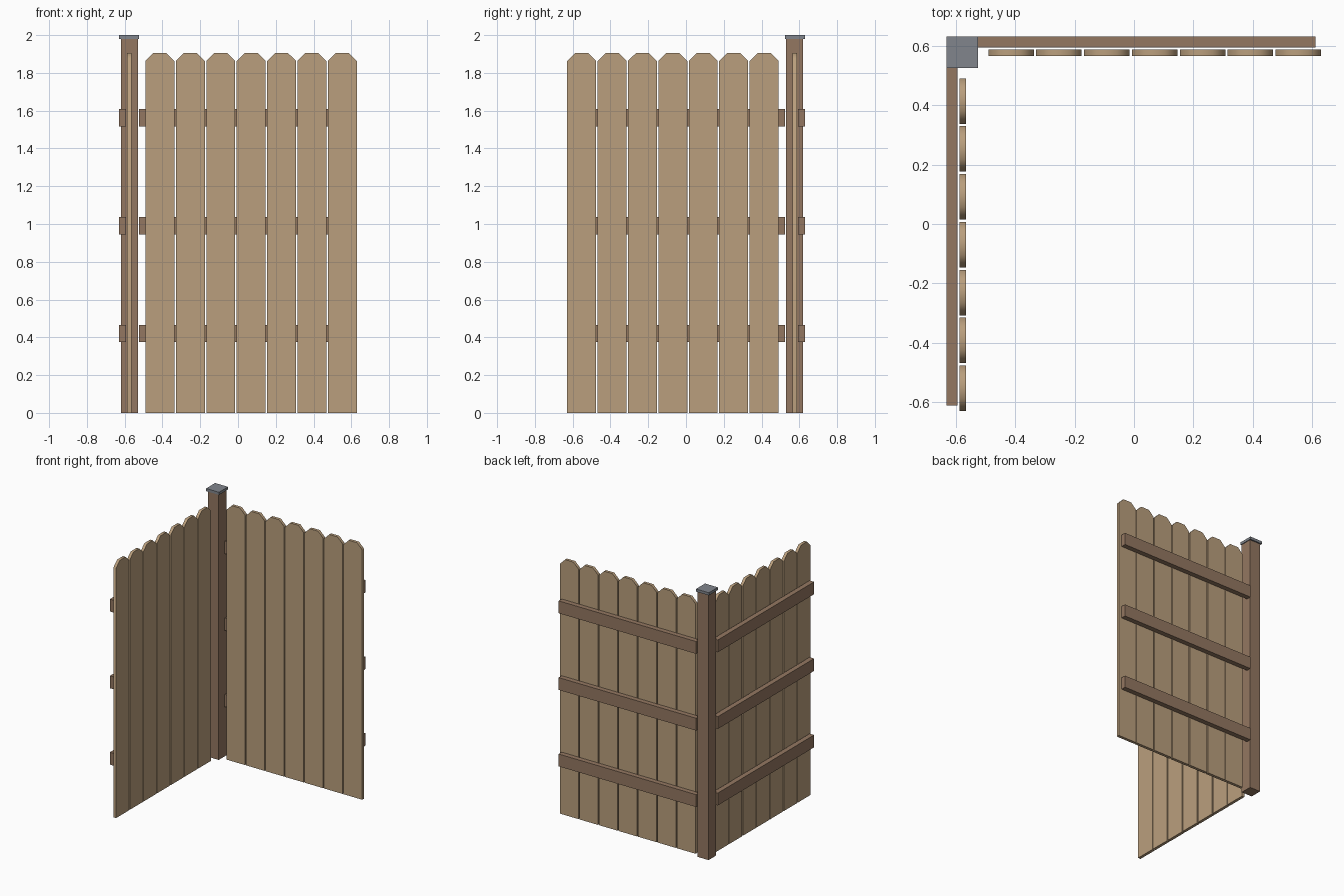
import bpy, bmesh, math
from mathutils import Matrix

cube = bpy.data.objects.get("Cube")
if cube:
    bpy.data.objects.remove(cube, do_unlink=True)


def material(name, rgb):
    mat = bpy.data.materials.new(name)
    mat.use_nodes = True
    mat.diffuse_color = (*rgb, 1)
    mat.node_tree.nodes["Principled BSDF"].inputs["Base Color"].default_value = (*rgb, 1)
    return mat


PALE_WOOD = material("pale wood", (0.49, 0.345, 0.205))
DARK_WOOD = material("dark wood", (0.295, 0.185, 0.12))
METAL = material("grey metal", (0.22, 0.235, 0.262))

# Reflection across the corner diagonal: (x, y) -> (-y, -x)
DIAGONAL = Matrix(((0, -1, 0, 0), (-1, 0, 0, 0), (0, 0, 1, 0), (0, 0, 0, 1)))


def prism(name, outline, y0, y1, mat, matrix=Matrix(), smooth=False):
    """Extrude an x-z outline from y0 to y1."""
    bm = bmesh.new()
    face = bm.faces.new([bm.verts.new((x, y0, z)) for x, z in outline])
    ext = bmesh.ops.extrude_face_region(bm, geom=[face])
    verts = [v for v in ext["geom"] if isinstance(v, bmesh.types.BMVert)]
    bmesh.ops.translate(bm, verts=verts, vec=(0, y1 - y0, 0))
    bm.transform(matrix)
    bmesh.ops.recalc_face_normals(bm, faces=bm.faces)
    mesh = bpy.data.meshes.new(name)
    bm.to_mesh(mesh)
    bm.free()
    mesh.materials.append(mat)
    obj = bpy.data.objects.new(name, mesh)
    bpy.context.collection.objects.link(obj)
    if smooth:
        bpy.ops.object.select_all(action="DESELECT")
        obj.select_set(True)
        bpy.context.view_layer.objects.active = obj
        bpy.ops.object.shade_smooth_by_angle(angle=math.radians(60))
    return obj


def rect(x0, x1, z0, z1):
    return [(x0, z0), (x1, z0), (x1, z1), (x0, z1)]


# Corner post and its cap
prism("corner_post", rect(-0.62, -0.53, 0, 1.98), 0.53, 0.62, DARK_WOOD)
prism("post_cap", rect(-0.63, -0.524, 1.98, 2.0), 0.524, 0.63, METAL)

# Two matching fence wings
BOARDS, WIDTH, PITCH, TOP, CUT = 7, 0.153, 0.161, 1.905, 0.042
for side, matrix in (("back", Matrix()), ("right", DIAGONAL)):
    # Horizontal rails
    for level, z in zip(("low", "middle", "high"), (0.42, 0.99, 1.562)):
        prism(f"{side}_{level}_rail", rect(-0.525, 0.61, z - 0.046, z + 0.046),
              0.593, 0.63, DARK_WOOD, matrix)
    # Boards with clipped top corners
    for i in range(BOARDS):
        x0 = -0.49 + i * PITCH
        x1 = x0 + WIDTH
        outline = [(x0, 0), (x1, 0), (x1, TOP - CUT), (x1 - CUT, TOP),
                   (x0 + CUT, TOP), (x0, TOP - CUT)]
        prism(f"{side}_board_{i + 1}", outline, 0.565, 0.587, PALE_WOOD, matrix, smooth=True)
